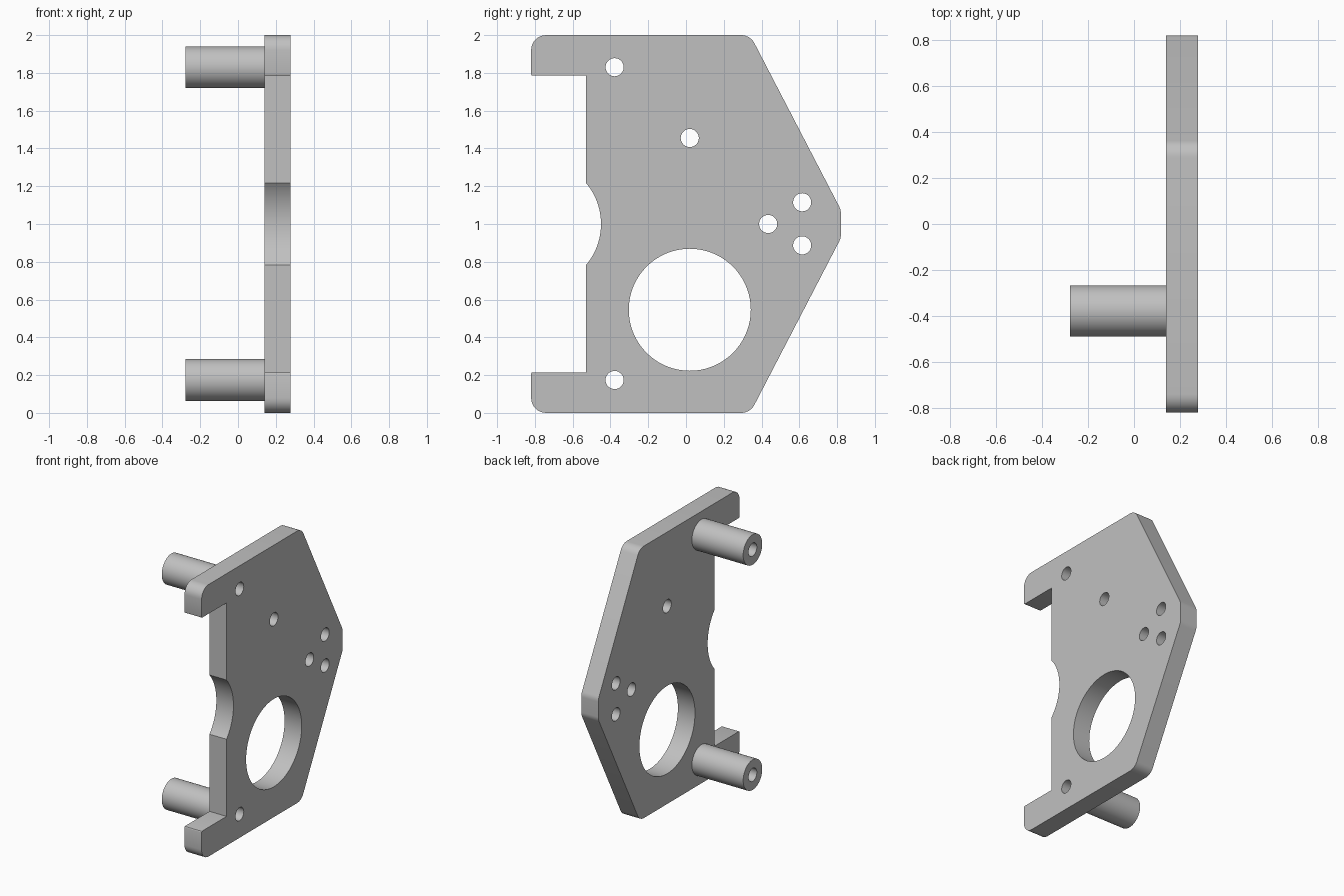
import bpy, bmesh
from math import pi, sin, cos, tan, asin
from mathutils import Vector, Matrix

cube = bpy.data.objects.get("Cube")
if cube:
    bpy.data.objects.remove(cube, do_unlink=True)

grey = bpy.data.materials.new("plain_grey")
grey.use_nodes = True
colour = (0.53, 0.53, 0.53, 1)
grey.diffuse_color = colour
grey.node_tree.nodes["Principled BSDF"].inputs["Base Color"].default_value = colour

# Profiles lie in the (y, z) plane and are extruded along x.
PROFILE_AXES = Matrix(((0, 0, 1, 0), (1, 0, 0, 0), (0, 1, 0, 0), (0, 0, 0, 1)))


def arc(centre, radius, start, end, steps):
    return [Vector((centre[0] + radius * cos(start + (end - start) * i / steps),
                    centre[1] + radius * sin(start + (end - start) * i / steps)))
            for i in range(steps + 1)]


def circle(centre, radius, steps=48):
    return arc(centre, radius, 0, 2 * pi, steps)[:-1]


def fillet(before, corner, after, radius, steps=8):
    """Points of a round that replaces a sharp corner."""
    p = Vector(corner)
    a, b = (Vector(before) - p).normalized(), (Vector(after) - p).normalized()
    half = a.angle(b) / 2
    centre = p + (a + b).normalized() * radius / sin(half)
    start = p + a * radius / tan(half) - centre
    turn = start.angle_signed(p + b * radius / tan(half) - centre)
    return [centre + Matrix.Rotation(-turn * i / steps, 2) @ start
            for i in range(steps + 1)]


def extrude_profile(name, loops, x0, x1):
    """Extrude an outline, with the further loops as holes, from x0 to x1."""
    curve = bpy.data.curves.new(name + "_profile", "CURVE")
    curve.dimensions = "2D"
    curve.fill_mode = "BOTH"
    curve.extrude = (x1 - x0) / 2
    for loop in loops:
        spline = curve.splines.new("POLY")
        spline.points.add(len(loop) - 1)
        for point, p in zip(spline.points, loop):
            point.co = (p[0], p[1], 0, 1)
        spline.use_cyclic_u = True
    helper = bpy.data.objects.new(name + "_profile", curve)
    mesh = bpy.data.meshes.new_from_object(helper)
    bpy.data.objects.remove(helper)
    bpy.data.curves.remove(curve)

    bm = bmesh.new()
    bm.from_mesh(mesh)
    bmesh.ops.remove_doubles(bm, verts=bm.verts, dist=0.0001)
    bmesh.ops.recalc_face_normals(bm, faces=bm.faces)
    bm.transform(Matrix.Translation(((x0 + x1) / 2, 0, 0)) @ PROFILE_AXES)
    bm.to_mesh(mesh)
    bm.free()
    mesh.name = name
    mesh.materials.clear()
    mesh.materials.append(grey)
    obj = bpy.data.objects.new(name, mesh)
    bpy.context.collection.objects.link(obj)
    bpy.ops.object.select_all(action="DESELECT")
    obj.select_set(True)
    bpy.context.view_layer.objects.active = obj
    bpy.ops.object.shade_smooth_by_angle(angle=pi / 6)
    return obj


HOLE = 0.048
BACK, MIDDLE, FRONT = -0.278, 0.139, 0.278

# Lower half of the plate outline, from the arm's inner corner to the tip
inner, arm = (-0.53, 0.215), (-0.82, 0.215)
foot, heel, tip = (-0.82, 0), (0.34, 0), (0.82, 0.925)
lower = [Vector(inner)]
lower += fillet(inner, arm, foot, 0.008, 3)
lower += fillet(arm, foot, heel, 0.08)
lower += fillet(foot, heel, tip, 0.08)
lower += fillet(heel, tip, (0.82, 1), 0.08, 5)
upper = [Vector((p.x, 2 - p.y)) for p in reversed(lower)]

# Shallow round bite in the rear edge
half_chord, depth = 0.218, 0.08
bite_radius = (half_chord ** 2 + depth ** 2) / (2 * depth)
swing = asin(half_chord / bite_radius)
bite = arc((-0.45 - bite_radius, 1), bite_radius, swing, -swing, 24)
outline = lower + upper + bite

# Bore and bolt holes
post_centres = {"upper_standoff": (-0.378, 1.83), "lower_standoff": (-0.378, 0.174)}
bolts = [(0.02, 1.455), (0.435, 1), (0.615, 1.115), (0.615, 0.887)]
holes = [circle((0.02, 0.546), 0.323, 72)]
holes += [circle(c, HOLE, 32) for c in bolts + list(post_centres.values())]
extrude_profile("mounting_plate", [outline] + holes, MIDDLE, FRONT)

# Hollow standoffs behind the plate
for name, centre in post_centres.items():
    extrude_profile(name, [circle(centre, 0.111), circle(centre, HOLE, 32)], BACK, MIDDLE)
